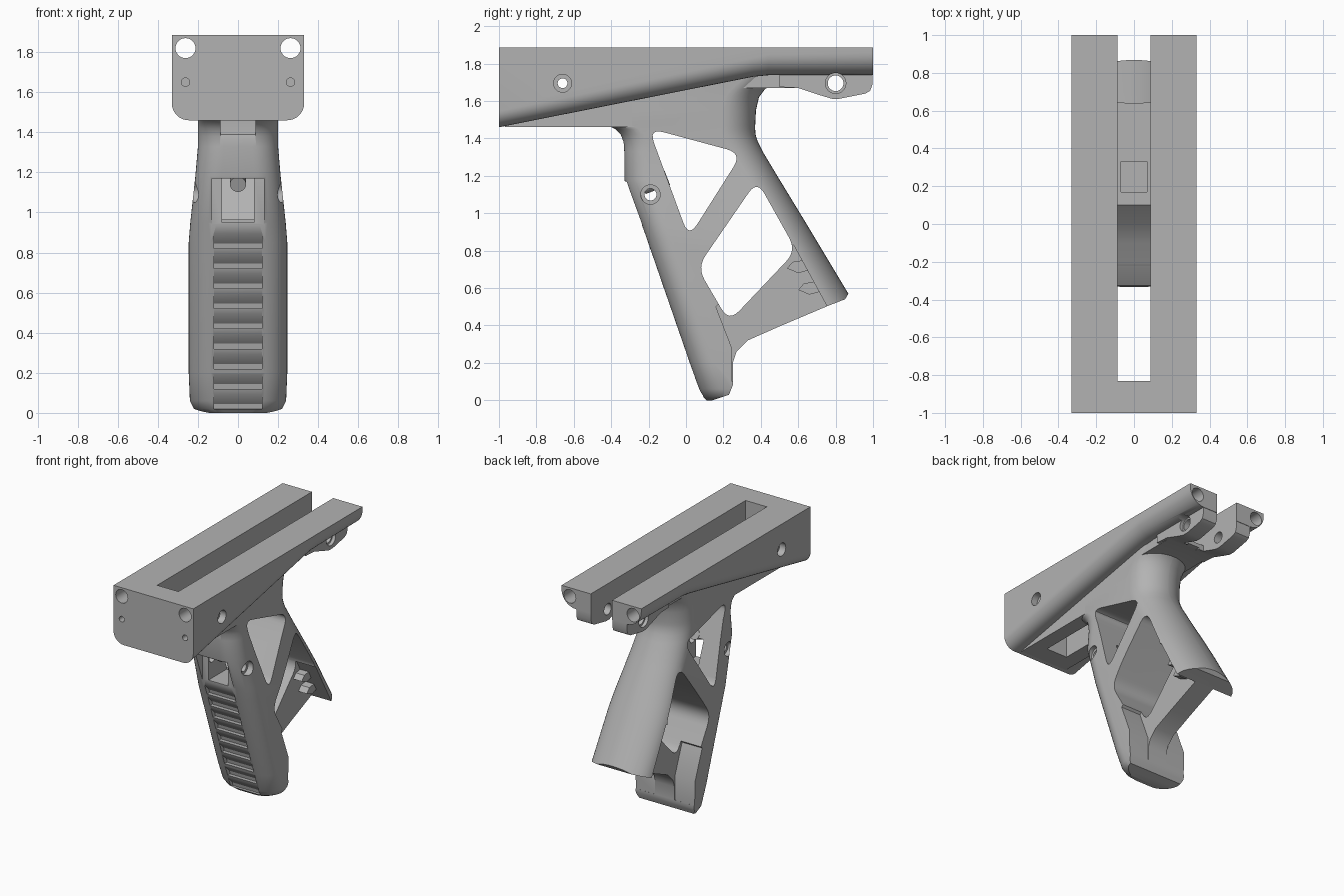
import bpy, bmesh, math
from mathutils import Vector

if "Cube" in bpy.data.objects:
    bpy.data.objects.remove(bpy.data.objects["Cube"])

grey = bpy.data.materials.new("matte grey")
grey.use_nodes = True
GREY = (0.45, 0.45, 0.45, 1)
grey.diffuse_color = GREY
bsdf = next(n for n in grey.node_tree.nodes if n.type == "BSDF_PRINCIPLED")
bsdf.inputs["Base Color"].default_value = GREY


def loft(name, rings):
    """Closed solid through a list of equal-length point rings."""
    bm = bmesh.new()
    rows = [[bm.verts.new(p) for p in ring] for ring in rings]
    n = len(rows[0])
    for a, b in zip(rows, rows[1:]):
        for i in range(n):
            j = (i + 1) % n
            bm.faces.new((a[i], a[j], b[j], b[i]))
    bm.faces.new(rows[0][::-1])
    bm.faces.new(rows[-1])
    bmesh.ops.recalc_face_normals(bm, faces=bm.faces)
    mesh = bpy.data.meshes.new(name)
    bm.to_mesh(mesh)
    bm.free()
    mesh.materials.append(grey)
    ob = bpy.data.objects.new(name, mesh)
    bpy.context.collection.objects.link(ob)
    return ob


def prism(name, outline, x0, x1):
    """Side outline of (y, z) points extruded along x."""
    return loft(name, [[(x, y, z) for y, z in outline] for x in (x0, x1)])


def box(name, x0, x1, y0, y1, z0, z1):
    return prism(name, [(y0, z0), (y1, z0), (y1, z1), (y0, z1)], x0, x1)


def rod(name, start, end, r0, r1=None, n=28):
    """Cylinder or cone between two points."""
    a, b = Vector(start), Vector(end)
    turn = (b - a).to_track_quat("Z", "Y")
    circle = [Vector((math.cos(t), math.sin(t), 0))
              for t in (2 * math.pi * i / n for i in range(n))]
    return loft(name, [[c + turn @ (p * r) for p in circle]
                       for c, r in ((a, r0), (b, r1 or r0))])


def rounded(points, r, n=6):
    """Round the corners of an outline."""
    out = []
    pts = [Vector(p) for p in points]
    for i, p in enumerate(pts):
        a = p + (pts[i - 1] - p).normalized() * r
        b = p + (pts[(i + 1) % len(pts)] - p).normalized() * r
        for k in range(n + 1):
            t = k / n
            out.append(tuple(a * (1 - t) ** 2 + p * 2 * t * (1 - t) + b * t * t))
    return out


def combine(target, tool, mode="DIFFERENCE"):
    mod = target.modifiers.new("join", "BOOLEAN")
    mod.operation, mod.solver, mod.object = mode, "EXACT", tool
    bpy.context.view_layer.objects.active = target
    bpy.ops.object.modifier_apply(modifier=mod.name)
    bpy.data.objects.remove(tool)


# Grip: rounded sections stacked in z, as (z, front y, rear y, half width)
def grip_ring(z, yf, yr, w, n=10):
    half = []
    for i in range(n + 1):
        t = math.pi / 2 * i / n
        half.append((w - 0.13 + 0.13 * math.sin(t), yf + 0.13 * (1 - math.cos(t))))
    for i in range(n + 1):
        t = math.pi / 2 * i / n
        half.append((max(w * math.cos(t), 0.004), yr - 0.18 * (1 - math.sin(t))))
    return [(x, y, z) for x, y in half] + [(-x, y, z) for x, y in reversed(half)]


levels = [(0, 0.11, 1.21, 0.19), (0.02, 0.09, 1.2, 0.22), (0.06, 0.07, 1.18, 0.24),
          (0.2, 0.02, 1.09, 0.246), (0.85, -0.205, 0.7, 0.246), (0.95, -0.24, 0.64, 0.238),
          (1.18, -0.33, 0.5, 0.213), (1.33, -0.33, 0.41, 0.2), (1.38, -0.335, 0.385, 0.2),
          (1.42, -0.35, 0.372, 0.2), (1.45, -0.38, 0.37, 0.2), (1.47, -0.42, 0.37, 0.2),
          (1.55, -0.42, 0.374, 0.2), (1.62, -0.42, 0.39, 0.2), (1.66, -0.42, 0.42, 0.2),
          (1.75, -0.42, 0.52, 0.2)]
grip = loft("grip", [grip_ring(*lv) for lv in levels])

# Underside of the grip, between the foot and the rear strut tip
under = [(0.14, -0.1), (0.14, 0.0), (0.23, 0.03), (0.25, 0.08), (0.25, 0.2), (0.27, 0.26),
         (0.33, 0.32), (0.5, 0.395), (0.76, 0.505), (0.85, 0.54), (0.872, 0.575),
         (1.4, 0.575), (1.4, -0.1)]
combine(grip, prism("under_cut", under, -0.5, 0.5))

# Side windows
upper_window = rounded([(-0.2, 1.46), (0.3, 1.31), (0.02, 0.88), (-0.02, 0.92)], 0.02)
upper_window = rounded([(-0.2, 1.455), (0.3, 1.32), (0.015, 0.87)], 0.085)
lower_window = rounded([(0.06, 0.7), (0.38, 1.19), (0.6, 0.8), (0.23, 0.42), (0.17, 0.45)], 0.035)
lower_window = rounded([(0.06, 0.71), (0.38, 1.175), (0.59, 0.8), (0.23, 0.42)], 0.08)
for outline in (upper_window, lower_window):
    combine(grip, prism("window_cut", outline, -0.5, 0.5))

# Thin web between the foot and the rear strut
recess = [(0.16, 0.5), (0.245, 0.28), (0.245, 0.1), (0.82, 0.38), (0.755, 0.5),
          (0.575, 0.83), (0.45, 0.8)]
for side in (-1, 1):
    combine(grip, prism("recess_cut", recess, side * 0.08, side * 0.5))

# Grip ridges on the front
for i in range(9):
    z = 0.82 - 0.1 * i
    y = -0.24 + (0.95 - z) * 0.345
    groove = [(y - 0.05, z), (y + 0.03, z), (y + 0.025, z + 0.025), (y - 0.035, z + 0.085)]
    combine(grip, prism("ridge_cut", groove, -0.12, 0.12))

# Pocket in the front of the grip, open to the upper window
combine(grip, box("pocket_cut", -0.13, 0.13, -0.5, -0.235, 0.93, 1.17))
combine(grip, box("pocket_through_cut", -0.08, 0.08, -0.5, -0.02, 0.95, 1.17))
for side in (-1, 1):
    combine(grip, rod("sink_cut", (side * 0.3, -0.19, 1.1), (side * 0.18, -0.19, 1.1), 0.052))
combine(grip, rod("grip_pin_cut", (-0.5, -0.19, 1.1), (0.5, -0.19, 1.1), 0.032))


# Rail body: wide section with rounded lower corners, rising to the rear
def rail_ring(y, zb, r, n=8):
    half = [(0.33, 1.885)]
    for i in range(n + 1):
        t = math.pi / 2 * i / n
        half.append((0.33 - r + r * math.cos(t), zb + r - r * math.sin(t)))
    return [(x, y, z) for x, z in half] + [(-x, y, z) for x, z in reversed(half)]


rail = loft("rail_body", [rail_ring(-1, 1.46, 0.085), rail_ring(0.36, 1.73, 0.1),
                          rail_ring(0.44, 1.738, 0.11), rail_ring(1, 1.738, 0.12)])
nose = [(-0.97, 1.461), (0.1, 1.461), (0.3, 1.76), (-0.9, 1.6)]
combine(rail, prism("nose", nose, -0.2, 0.2), "UNION")
combine(rail, box("bridge", -0.19, 0.19, 0.3, 0.64, 1.67, 1.78), "UNION")
ear = [(0.5, 1.78), (0.5, 1.675), (0.6, 1.67), (0.72, 1.63), (0.78, 1.612), (0.82, 1.612),
       (0.96, 1.64), (0.985, 1.655), (0.997, 1.69), (0.997, 1.78)]
for side in (-1, 1):
    combine(rail, prism("ear", ear, side * 0.05, side * 0.21), "UNION")

# Long slot, stepped where it passes over the grip
slot = [(-0.83, 2), (-0.83, 1.3), (-0.345, 1.3), (-0.325, 1.39), (-0.2, 1.48), (-0.1, 1.52),
        (0, 1.6), (0.1, 1.7), (0.642, 1.7), (0.642, 1.5), (1.1, 1.5), (1.1, 2)]
for part in (grip, rail):
    combine(part, prism("slot_cut", slot, -0.088, 0.088))
    combine(part, box("cable_cut", -0.07, 0.07, 0.17, 0.33, 1.45, 1.8))

# Bores along the rail, and cross holes through its sides
for side in (-1, 1):
    x = side * 0.262
    combine(rail, rod("bore_cut", (x, -1.1, 1.82), (x, 1.1, 1.82), 0.05))
    combine(rail, rod("small_bore_cut", (x, -1.1, 1.65), (x, -0.8, 1.65), 0.021))
    combine(rail, rod("front_sink_cut", (side * 0.4, -0.66, 1.695),
                      (side * 0.28, -0.66, 1.695), 0.048))
    combine(rail, rod("rear_sink_cut", (side * 0.4, 0.8, 1.695),
                      (side * 0.185, 0.8, 1.695), 0.055))
for y, r in ((-0.66, 0.026), (0.8, 0.042)):
    combine(rail, rod("cross_hole_cut", (-0.5, y, 1.695), (0.5, y, 1.695), r))

# Cable guide in the pocket, and clips on the web
guide = rod("cable_guide", (0, -0.23, 1.14), (0, -0.1, 1.19), 0.04)
clip = [(0.0, 0.0), (0.03, 0.035), (0.13, 0.05), (0.15, 0.0), (0.06, -0.025)]
parts = [grip, rail, guide]
for name, y, z in (("upper_clip", 0.54, 0.705), ("lower_clip", 0.6, 0.59)):
    parts.append(prism(name, [(y + a, z + b) for a, b in clip], -0.15, 0.15))

# Smooth rounded faces, keep hard edges
bpy.ops.object.select_all(action="DESELECT")
for part in parts:
    part.select_set(True)
bpy.context.view_layer.objects.active = grip
bpy.ops.object.shade_smooth_by_angle(angle=math.radians(30))
